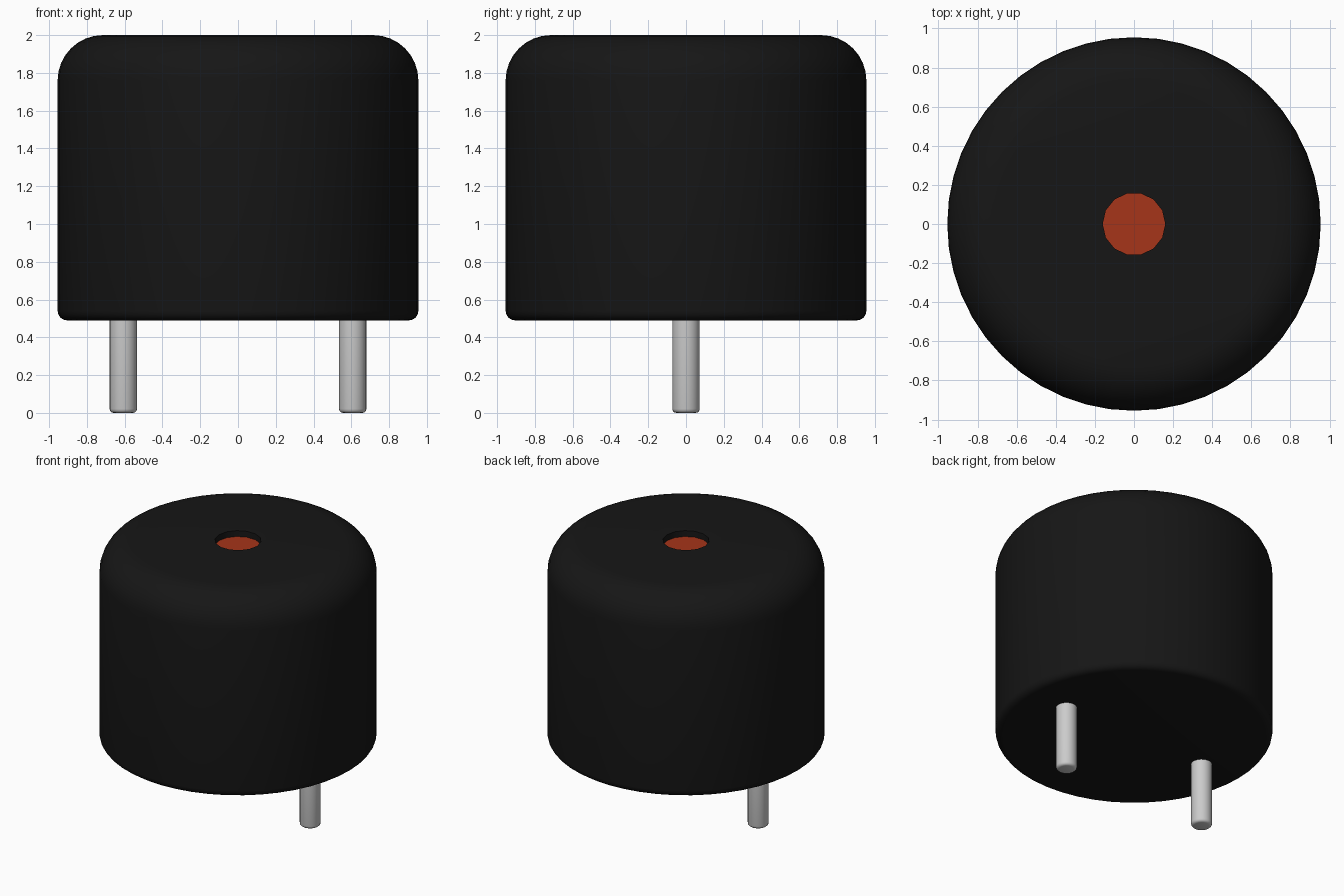
import bpy, bmesh
from math import cos, sin, pi, radians

if "Cube" in bpy.data.objects:
    bpy.data.objects.remove(bpy.data.objects["Cube"])


def material(name, rgb):
    m = bpy.data.materials.new(name)
    m.diffuse_color = (*rgb, 1)
    m.use_nodes = True
    m.node_tree.nodes["Principled BSDF"].inputs["Base Color"].default_value = m.diffuse_color
    return m


def lathe(name, profile, sides, loc=(0, 0, 0), mat=None):
    """Revolve (radius, z) points about z; both ends are capped."""
    bm = bmesh.new()
    rings = [[bm.verts.new((r * cos(2 * pi * i / sides), r * sin(2 * pi * i / sides), z))
              for i in range(sides)] for r, z in profile]
    for a, b in zip(rings, rings[1:]):
        for i in range(sides):
            j = (i + 1) % sides
            bm.faces.new((a[i], a[j], b[j], b[i]))
    bm.faces.new(rings[0][::-1])
    bm.faces.new(rings[-1])
    me = bpy.data.meshes.new(name)
    bm.to_mesh(me)
    bm.free()
    ob = bpy.data.objects.new(name, me)
    bpy.context.collection.objects.link(ob)
    ob.location = loc
    if mat:
        me.materials.append(mat)
    return ob


def fillet(r, z, rad, a0, a1, n):
    """Arc points around (r, z), angles in degrees."""
    return [(r + rad * cos(radians(a0 + (a1 - a0) * k / n)),
             z + rad * sin(radians(a0 + (a1 - a0) * k / n))) for k in range(n + 1)]


def activate(ob):
    bpy.ops.object.select_all(action='DESELECT')
    ob.select_set(True)
    bpy.context.view_layer.objects.active = ob


def smooth(ob):
    activate(ob)
    bpy.ops.object.shade_smooth_by_angle(angle=radians(35))


black = material("black_plastic", (0.008, 0.008, 0.008))
copper = material("copper_red", (0.38, 0.035, 0.01))

R, BOTTOM, TOP = 0.955, 0.49, 2.0
HOLE_R, FLOOR = 0.16, 1.95

# Rounded cylindrical housing
housing = lathe("housing",
                fillet(R - 0.05, BOTTOM + 0.05, 0.05, -90, 0, 4)
                + fillet(R - 0.24, TOP - 0.24, 0.24, 0, 90, 8), 48, mat=black)

# Sound hole cut into the top
cutter = lathe("hole_cutter", [(HOLE_R, FLOOR), (HOLE_R, TOP + 0.1)], 14)
cutter.hide_render = True
cut = housing.modifiers.new("hole", 'BOOLEAN')
cut.operation = 'DIFFERENCE'
cut.object = cutter
cut.solver = 'EXACT'
activate(housing)
bpy.ops.object.modifier_apply(modifier=cut.name)
bpy.data.objects.remove(cutter)
smooth(housing)

# Copper disc at the bottom of the hole
lathe("diaphragm", [(HOLE_R, FLOOR - 0.02), (HOLE_R, FLOOR + 0.005)], 14, mat=copper)

# Two contact pins with rounded tips
for side, x in (("left", -0.607), ("right", 0.607)):
    pin = lathe(side + "_pin", fillet(0.0515, 0.021, 0.021, -90, 0, 3)
                + [(0.0725, BOTTOM + 0.01)], 24, (x, 0, 0))
    smooth(pin)
